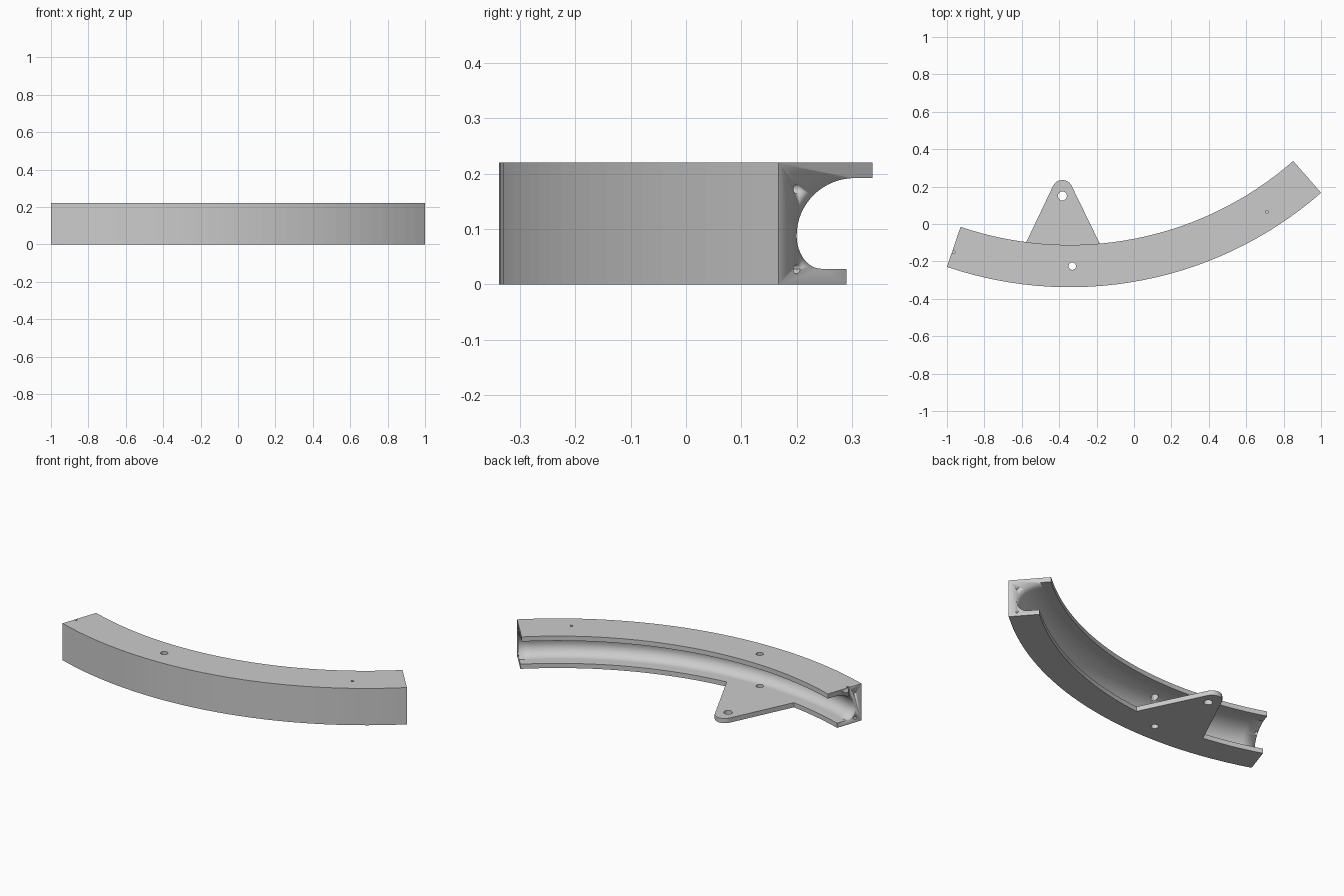
import bpy, bmesh, math
from mathutils import Matrix, Vector

if "Cube" in bpy.data.objects:
    bpy.data.objects.remove(bpy.data.objects["Cube"])

CX, CY = -0.343, 1.701            # centre of the arc
R_OUT, R_TOP, R_LOW = 2.039, 1.813, 1.875
A0, A1 = math.radians(-18.8), math.radians(41.2)
HEIGHT, LIP = 0.22, 0.028

grey = bpy.data.materials.new("light grey")
grey.use_nodes = True
colour = (0.6, 0.6, 0.6, 1)
grey.diffuse_color = colour
grey.node_tree.nodes["Principled BSDF"].inputs["Base Color"].default_value = colour


def polar(r, a, z=0.0):
    return Vector((CX + r * math.sin(a), CY - r * math.cos(a), z))


def finish(name, bm):
    bmesh.ops.recalc_face_normals(bm, faces=bm.faces)
    mesh = bpy.data.meshes.new(name)
    bm.to_mesh(mesh)
    bm.free()
    mesh.materials.append(grey)
    obj = bpy.data.objects.new(name, mesh)
    bpy.context.collection.objects.link(obj)
    return obj


def drill(obj, centre, radius, depth, axis=(0, 0, 1)):
    """Cut a round hole centred on a point."""
    bm = bmesh.new()
    turn = Vector((0, 0, 1)).rotation_difference(Vector(axis)).to_matrix().to_4x4()
    bmesh.ops.create_cone(bm, cap_ends=True, segments=24, radius1=radius, radius2=radius,
                          depth=depth, matrix=Matrix.Translation(centre) @ turn)
    cutter = finish("hole_cutter", bm)
    cutter.hide_render = True
    mod = obj.modifiers.new("hole", 'BOOLEAN')
    mod.operation, mod.solver, mod.object = 'DIFFERENCE', 'EXACT', cutter
    bpy.context.view_layer.objects.active = obj
    bpy.ops.object.modifier_apply(modifier=mod.name)
    bpy.data.objects.remove(cutter)


# Curved rail: a channel section (radius, height) swept along the arc
def groove(cr, cz, a, b, start, end, n):
    steps = [math.radians(start + (end - start) * i / n) for i in range(n + 1)]
    return [(cr + a * math.cos(t), cz + b * math.sin(t)) for t in steps]


section = [(R_OUT, 0), (R_OUT, HEIGHT), (R_TOP, HEIGHT), (R_TOP, HEIGHT - LIP)]
section += groove(1.855, 0.088, 0.14, 0.104, 90, 0, 16)
section += groove(1.935, 0.088, 0.06, 0.06, 0, -90, 12)[1:]
section += [(R_LOW, LIP), (R_LOW, 0)]

bm = bmesh.new()
SEGMENTS = 30
rings = []
for i in range(SEGMENTS + 1):
    a = A0 + (A1 - A0) * i / SEGMENTS
    rings.append([bm.verts.new(polar(r, a, z)) for r, z in section])
for r0, r1 in zip(rings, rings[1:]):
    for j in range(len(section)):
        k = (j + 1) % len(section)
        bm.faces.new((r0[j], r0[k], r1[k], r1[j]))
bm.faces.new(rings[0])
bm.faces.new(rings[-1])
rail = finish("curved_rail", bm)

# Mounting hole, small pin holes, and dowel holes in both ends
drill(rail, (-0.33, -0.225, 0.11), 0.02, 0.4)
drill(rail, polar(1.946, math.radians(32.8), 0.2), 0.008, 0.12)
drill(rail, polar(1.953, math.radians(-18.57), 0.2), 0.008, 0.12)
for a in (A0, A1):
    for z in (0.027, 0.172):
        drill(rail, polar(1.995, a, z), 0.008, 0.12, (math.cos(a), math.sin(a), 0))

# Triangular bracket with a rounded tip
outline = []
for i in range(13):
    t = math.radians(26 + 128 * i / 12)
    outline.append((-0.383 + 0.055 * math.cos(t), 0.18 + 0.055 * math.sin(t)))
for i in range(9):
    p = polar(1.885, math.radians(-8.1 + 14 * i / 8))
    outline.append((p.x, p.y))
bm = bmesh.new()
base = bm.faces.new([bm.verts.new((x, y, 0)) for x, y in outline])
top = bmesh.ops.extrude_face_region(bm, geom=[base])
bmesh.ops.translate(bm, vec=(0, 0, LIP),
                    verts=[v for v in top["geom"] if isinstance(v, bmesh.types.BMVert)])
bracket = finish("mounting_bracket", bm)
drill(bracket, (-0.383, 0.15, 0.014), 0.024, 0.1)

# Soften the channel while the broad outer facets stay flat
for face in rail.data.polygons:
    c = face.center
    r = math.hypot(c.x - CX, c.y - CY)
    face.use_smooth = R_LOW - 0.02 < r < R_OUT - 0.03 and LIP < c.z < HEIGHT - LIP and abs(face.normal.z) < 0.999
